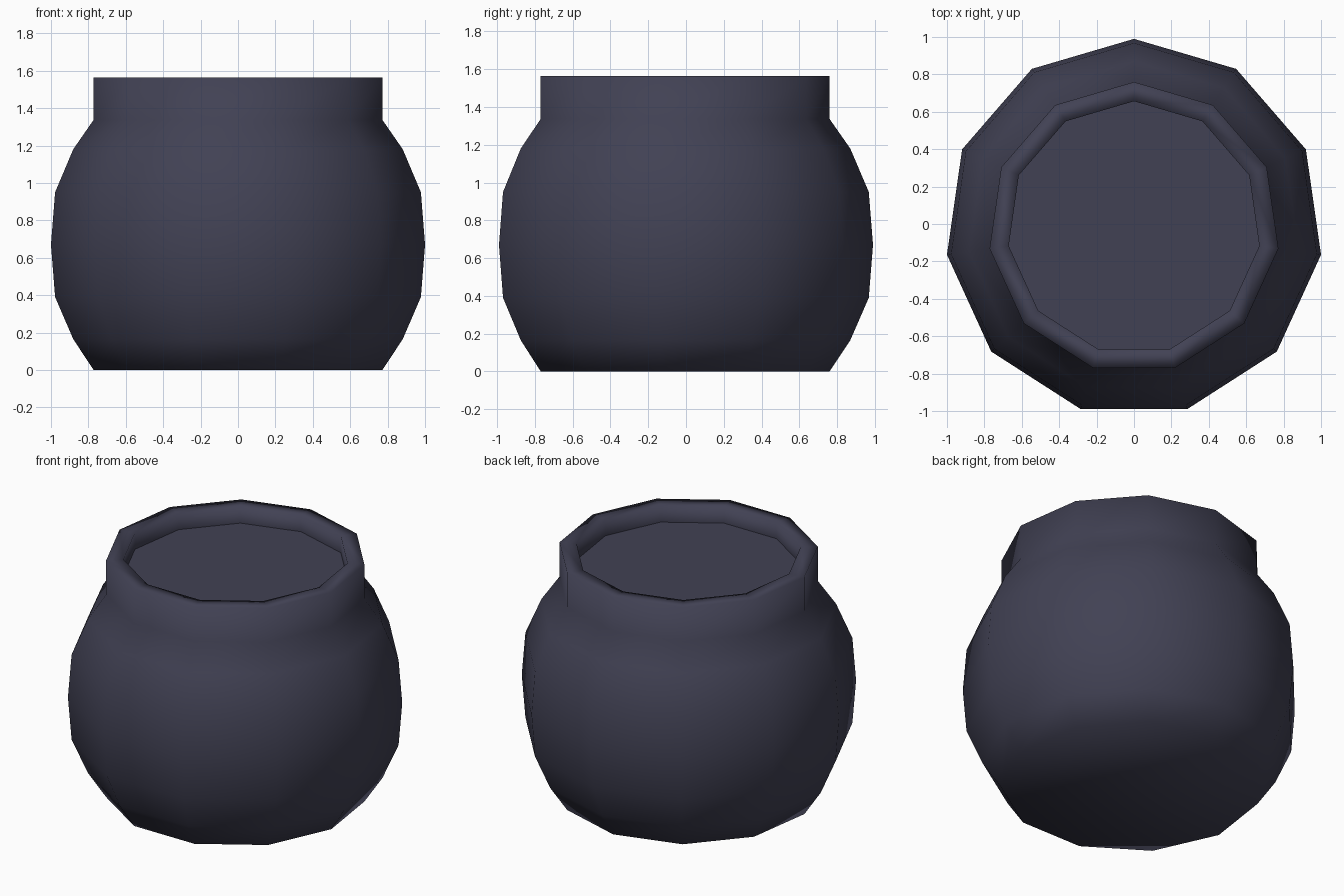
import bpy, bmesh, math

if "Cube" in bpy.data.objects:
    bpy.data.objects.remove(bpy.data.objects["Cube"])

SIDES = 11
SHIFT = -0.0205  # centres the odd-sided ring on y

iron = bpy.data.materials.new("dark slate")
iron.diffuse_color = (0.053, 0.053, 0.088, 1)
iron.use_nodes = True
iron.node_tree.nodes["Principled BSDF"].inputs["Base Color"].default_value = iron.diffuse_color


def ring(bm, r, z):
    step = 2 * math.pi / SIDES
    return [bm.verts.new((r * math.cos(math.pi / 2 + i * step),
                          r * math.sin(math.pi / 2 + i * step) + SHIFT, z))
            for i in range(SIDES)]


def finish(bm, name):
    me = bpy.data.meshes.new(name)
    for f in bm.faces:
        f.smooth = True
    bm.to_mesh(me)
    bm.free()
    me.materials.append(iron)
    ob = bpy.data.objects.new(name, me)
    bpy.context.collection.objects.link(ob)
    return ob


# pot: base, round belly, straight neck, flat rim, short inner wall
profile = [(0.78, 0), (0.89, 0.165), (0.988, 0.39), (1.0103, 0.67),
           (0.988, 0.95), (0.89, 1.18), (0.78, 1.337), (0.78, 1.563),
           (0.677, 1.563), (0.677, 1.455)]
bm = bmesh.new()
rings = [ring(bm, r, z) for r, z in profile]
for a, b in zip(rings, rings[1:]):
    for i in range(SIDES):
        j = (i + 1) % SIDES
        bm.faces.new((a[i], a[j], b[j], b[i]))
bm.faces.new(rings[0][::-1])
finish(bm, "pot")

# flat fill surface inside the neck
bm = bmesh.new()
bm.faces.new(ring(bm, 0.677, 1.455))
finish(bm, "pot_contents")
